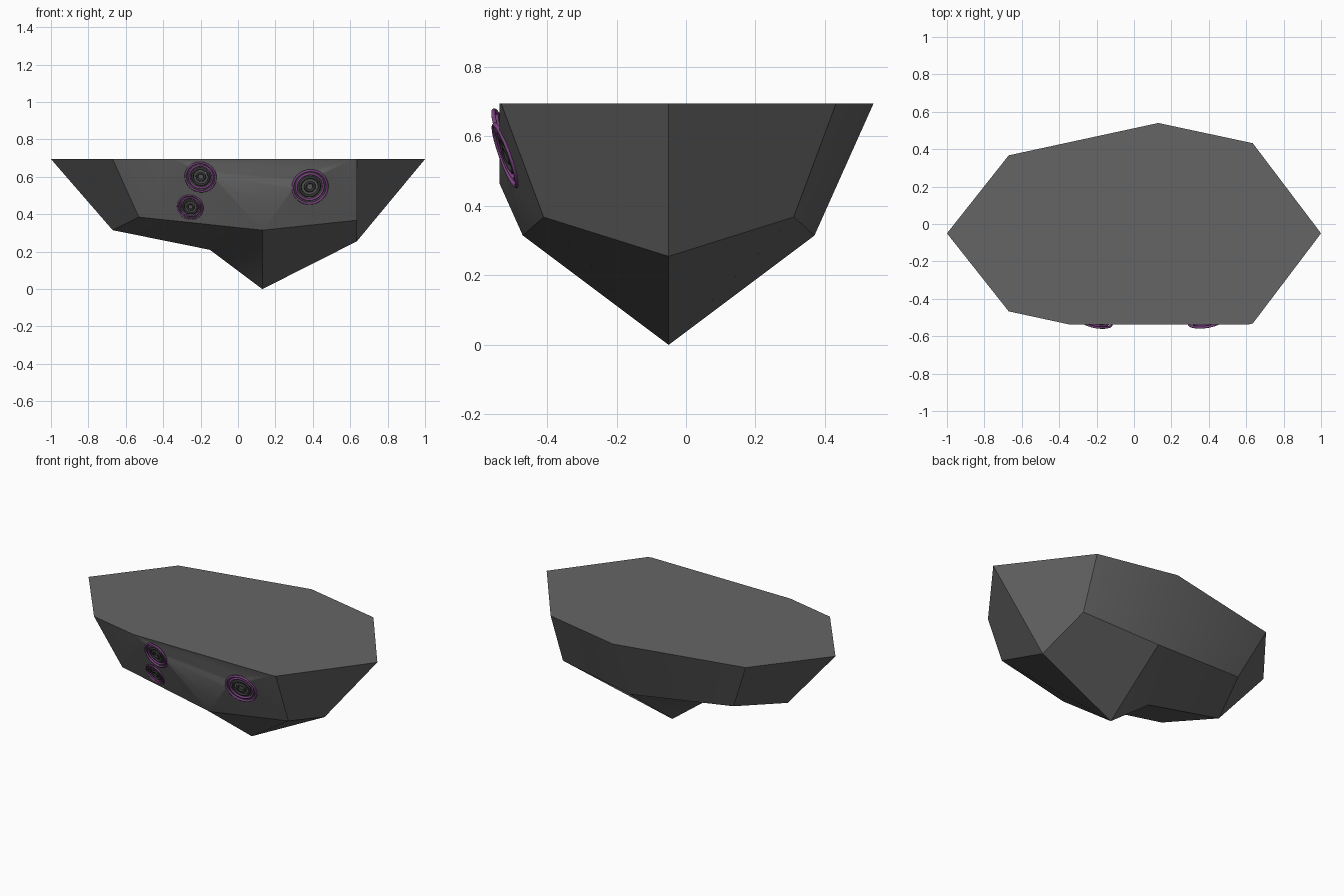
import bpy, bmesh, math
from mathutils import Vector
from mathutils.bvhtree import BVHTree

if "Cube" in bpy.data.objects:
    bpy.data.objects.remove(bpy.data.objects["Cube"])

YC = -0.05   # symmetry plane of the hull


def material(name, rgb):
    m = bpy.data.materials.new(name)
    m.diffuse_color = (*rgb, 1)
    m.use_nodes = True
    m.node_tree.nodes["Principled BSDF"].inputs["Base Color"].default_value = m.diffuse_color
    return m


stone = material("dark_grey", (0.13, 0.13, 0.13))
purple = material("purple", (0.20, 0.06, 0.22))
black = material("near_black", (0.035, 0.035, 0.035))

# --- faceted hull: stations along x as (x, half width, z) ---
rim = [(-0.67, 0.417, 0.695), (0.13, 0.59, 0.695), (0.635, 0.482, 0.695)]
chine = [(-0.53, 0.337, 0.385), (0.13, 0.42, 0.315), (0.635, 0.36, 0.368)]
keel = [(-0.67, 0.315), (-0.15, 0.21), (0.13, 0.0), (0.635, 0.255)]

bm = bmesh.new()
bow = bm.verts.new((-1, YC, 0.695))
stern = bm.verts.new((1, YC, 0.695))
k = [bm.verts.new((x, YC, z)) for x, z in keel]
rims = []
for s in (1, -1):
    r = [bm.verts.new((x, YC + s * w, z)) for x, w, z in rim]
    c = [bm.verts.new((x, YC + s * w, z)) for x, w, z in chine]
    rims.append(r)
    for f in ([bow, r[0], c[0], k[0]], [r[0], r[1], c[1], c[0]],
              [r[1], r[2], c[2], c[1]], [r[2], stern, k[3], c[2]],
              [k[0], c[0], c[1], k[1]], [k[1], c[1], k[2]],
              [k[2], c[1], c[2], k[3]]):
        bm.faces.new(f)
bm.faces.new([bow] + rims[0] + [stern] + rims[1][::-1])

# slice the front bulge off flat
bmesh.ops.bisect_plane(bm, geom=bm.verts[:] + bm.edges[:] + bm.faces[:],
                       plane_co=(0, -0.537, 0), plane_no=(0, -1, 0), clear_outer=True)
bmesh.ops.holes_fill(bm, edges=[e for e in bm.edges if e.is_boundary], sides=0)
bmesh.ops.recalc_face_normals(bm, faces=bm.faces)
tree = BVHTree.FromBMesh(bm)
me = bpy.data.meshes.new("hull")
bm.to_mesh(me)
bm.free()
hull = bpy.data.objects.new("hull", me)
bpy.context.collection.objects.link(hull)
me.materials.append(stone)


# --- round ports: a shallow socket with concentric rings ---
def port(name, x, z, radius, normal):
    hit = tree.ray_cast(Vector((x, -2, z)), Vector((0, 1, 0)))[0]
    n = Vector(normal).normalized()
    rot = n.to_track_quat('Z', 'Y').to_euler()

    bpy.ops.mesh.primitive_cylinder_add(vertices=32, radius=radius * 0.95, depth=0.1,
                                        location=hit + n * 0.038, rotation=rot)
    cutter = bpy.context.object
    cutter.hide_render = True
    mod = hull.modifiers.new("socket", 'BOOLEAN')
    mod.object = cutter
    mod.operation = 'DIFFERENCE'
    mod.solver = 'EXACT'
    bpy.context.view_layer.objects.active = hull
    bpy.ops.object.modifier_apply(modifier=mod.name)
    bpy.data.objects.remove(cutter)

    for i, (k, tube, depth, mat) in enumerate(((0.93, 0.07, 0.002, purple), (0.73, 0.07, 0.006, purple),
                                               (0.52, 0.08, 0.008, black), (0.24, 0.08, 0.008, black))):
        bpy.ops.mesh.primitive_torus_add(major_radius=radius * k, minor_radius=radius * tube,
                                         major_segments=32, minor_segments=8,
                                         location=hit - n * depth, rotation=rot)
        ring = bpy.context.object
        ring.name = f"{name}_ring_{i + 1}"
        ring.data.materials.append(mat)
        bpy.ops.object.shade_smooth()


port("right_port", 0.385, 0.545, 0.100, (0.15, -1, -0.36))
port("upper_left_port", -0.20, 0.598, 0.087, (-0.16, -1, -0.36))
port("lower_left_port", -0.255, 0.437, 0.072, (-0.2, -1, -0.42))

# soft shading across the shallow creases only
bpy.ops.object.select_all(action='DESELECT')
hull.select_set(True)
bpy.context.view_layer.objects.active = hull
bpy.ops.object.shade_smooth_by_angle(angle=math.radians(30))
